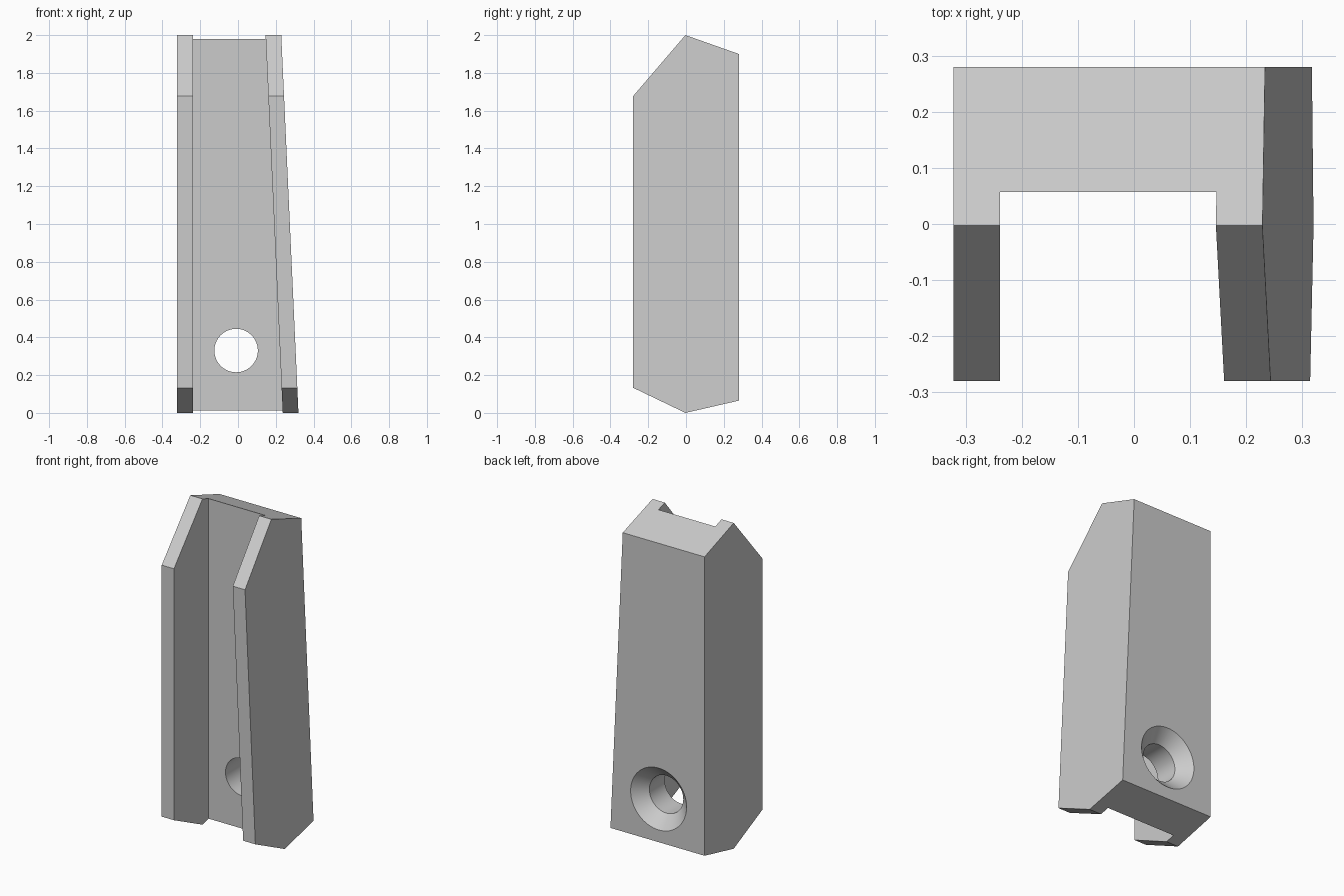
import bpy
import bmesh
import math

cube = bpy.data.objects.get("Cube")
if cube:
    bpy.data.objects.remove(cube, do_unlink=True)

grey = bpy.data.materials.new("plain grey")
grey.use_nodes = True
colour = (0.6, 0.6, 0.6, 1)
grey.diffuse_color = colour
grey.node_tree.nodes["Principled BSDF"].inputs["Base Color"].default_value = colour

WALL = 0.083        # thickness of the two side walls
LEFT = -0.322       # upright side
TAPER = -0.0455     # lean of the other side per unit of height


def slanted_x(z):
    return 0.32 + TAPER * z


def loft(name, rings):
    """Solid from matching rings of points, capped at both ends."""
    bm = bmesh.new()
    loops = [[bm.verts.new(p) for p in ring] for ring in rings]
    for a, b in zip(loops, loops[1:]):
        for i in range(len(a)):
            j = (i + 1) % len(a)
            bm.faces.new((a[i], a[j], b[j], b[i]))
    bm.faces.new(loops[0])
    bm.faces.new(loops[-1])
    bmesh.ops.recalc_face_normals(bm, faces=bm.faces)
    mesh = bpy.data.meshes.new(name)
    bm.to_mesh(mesh)
    bm.free()
    mesh.materials.append(grey)
    obj = bpy.data.objects.new(name, mesh)
    bpy.context.collection.objects.link(obj)
    return obj


def cut(target, cutter):
    bpy.context.view_layer.objects.active = target
    mod = target.modifiers.new("cut", "BOOLEAN")
    mod.operation = "DIFFERENCE"
    mod.solver = "EXACT"
    mod.object = cutter
    bpy.ops.object.modifier_apply(modifier=mod.name)
    bpy.data.objects.remove(cutter, do_unlink=True)


# Bracket body: side profile (y, z) with pointed ends, one side leaning
profile = [(-0.28, 0.133), (-0.003, 0), (0.28, 0.065),
           (0.28, 1.9), (-0.003, 2), (-0.28, 1.677)]
body = loft("bracket_body", [
    [(LEFT, y, z) for y, z in profile],
    [(slanted_x(z), y, z) for y, z in profile],
])

# Open channel along the front
channel = loft("channel_cutter", [
    [(LEFT + WALL, y, z), (slanted_x(z) - WALL, y, z),
     (slanted_x(z) - WALL, 0.057, z), (LEFT + WALL, 0.057, z)]
    for y, z in ((-0.5, -0.2), (-0.5, 2.2))
])
cut(body, channel)

# Countersunk screw hole through the back plate
SIDES = 64
angles = [2 * math.pi * i / SIDES for i in range(SIDES)]
hole = loft("hole_cutter", [
    [(-0.01 + r * math.cos(a), y, 0.33 + r * math.sin(a)) for a in angles]
    for r, y in ((0.115, -0.1), (0.115, 0.205), (0.19, 0.28), (0.21, 0.3))
])
cut(body, hole)

bpy.ops.object.select_all(action="DESELECT")
body.select_set(True)
bpy.context.view_layer.objects.active = body
bpy.ops.object.shade_smooth_by_angle(angle=math.radians(20))
